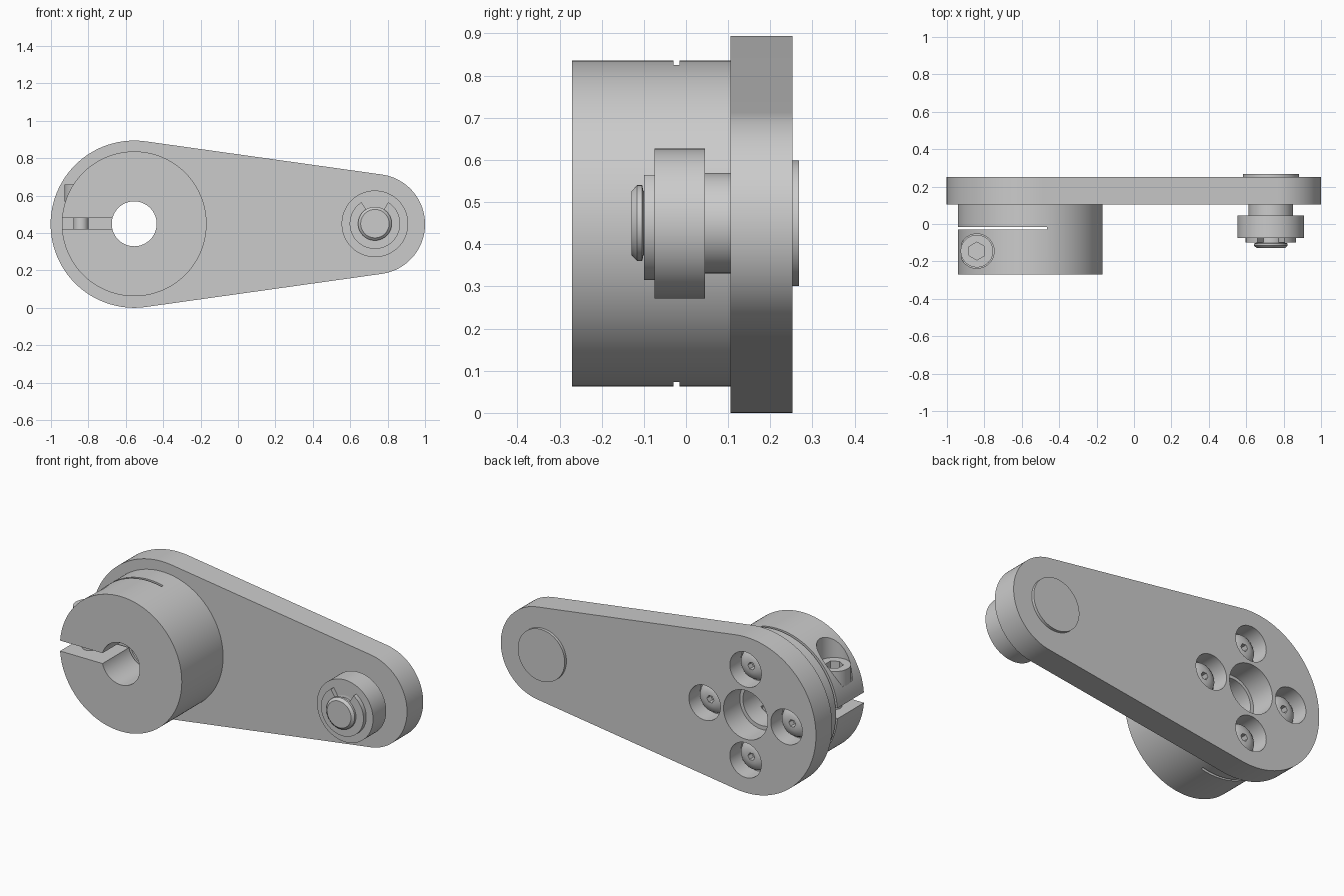
import bpy, bmesh
from math import sin, cos, pi, acos, radians
from mathutils import Matrix

if "Cube" in bpy.data.objects:
    bpy.data.objects.remove(bpy.data.objects["Cube"])

CZ, HX, PX = 0.447, -0.555, 0.732     # axis height, hub axis x, pin axis x


def finish(name, bm):
    bmesh.ops.remove_doubles(bm, verts=bm.verts, dist=1e-5)
    bmesh.ops.recalc_face_normals(bm, faces=bm.faces)
    mesh = bpy.data.meshes.new(name)
    bm.to_mesh(mesh)
    bm.free()
    ob = bpy.data.objects.new(name, mesh)
    bpy.context.collection.objects.link(ob)
    return ob


def prism(name, outline, y0, y1):
    """Extrude an (x, z) outline along y."""
    bm = bmesh.new()
    f = bm.faces.new([bm.verts.new((x, y0, z)) for x, z in outline])
    ext = bmesh.ops.extrude_face_region(bm, geom=[f])["geom"]
    bmesh.ops.translate(bm, vec=(0, y1 - y0, 0),
                        verts=[v for v in ext if isinstance(v, bmesh.types.BMVert)])
    return finish(name, bm)


def arc(cx, cz, r, a0, a1, n):
    return [(cx + r * cos(a0 + (a1 - a0) * i / n), cz + r * sin(a0 + (a1 - a0) * i / n))
            for i in range(n + 1)]


def lathe(name, profile, x, z, n=96):
    """Spin a closed-to-axis (radius, y) profile about the y direction."""
    bm = bmesh.new()
    profile = [(0, profile[0][1])] + profile + [(0, profile[-1][1])]
    rings = [[bm.verts.new((x + r * cos(2 * pi * i / n), y, z + r * sin(2 * pi * i / n)))
              for i in range(n)] if r else [bm.verts.new((x, y, z))] for r, y in profile]
    for a, b in zip(rings[1:-2], rings[2:-1]):
        for i in range(n):
            j = (i + 1) % n
            bm.faces.new((a[i], a[j], b[j], b[i]))
    for pole, ring in ((rings[0], rings[1]), (rings[-1], rings[-2])):
        bm.verts.remove(pole[0])
        bm.faces.new(ring)
    return finish(name, bm)


def cyl(name, r, y0, y1, x, z, n=96):
    return lathe(name, [(r, y0), (r, y1)], x, z, n)


def upright(name, r, z0, z1, x, y, n=64):
    bm = bmesh.new()
    bmesh.ops.create_cone(bm, cap_ends=True, segments=n, radius1=r, radius2=r, depth=z1 - z0,
                          matrix=Matrix.Translation((x, y, (z0 + z1) / 2)))
    return finish(name, bm)


def box(name, x0, x1, y0, y1, z0, z1):
    return prism(name, [(x0, z0), (x1, z0), (x1, z1), (x0, z1)], y0, y1)


def boolean(ob, cutters, op="DIFFERENCE"):
    for c in cutters:
        m = ob.modifiers.new("cut", "BOOLEAN")
        m.operation, m.solver, m.object = op, "EXACT", c
        bpy.context.view_layer.objects.active = ob
        bpy.ops.object.modifier_apply(modifier=m.name)
        bpy.data.objects.remove(c)
    return ob


# Tapered arm plate with bore and four counterbored screw holes
R, r = 0.447, 0.268
phi = acos((R - r) / (PX - HX))
plate = prism("arm_plate", arc(HX, CZ, R, phi, 2 * pi - phi, 90) + arc(PX, CZ, r, -phi, phi, 60),
              0.105, 0.252)
spots = [(HX + 0.26 * cos(k * pi / 2), CZ + 0.26 * sin(k * pi / 2)) for k in range(4)]
boolean(plate, [cyl("cutter", 0.14, 0, 0.4, HX, CZ)]
        + [cyl("cutter", 0.1, 0.15, 0.4, x, z, 64) for x, z in spots])

# Button-head screws with hex sockets
for x, z in spots:
    head = lathe("plate_screw", [(0.088, 0.14), (0.088, 0.165), (0.08, 0.18), (0.062, 0.192),
                                 (0.038, 0.2)], x, z, 48)
    boolean(head, [cyl("cutter", 0.022, 0.165, 0.3, x, z, 6)])

# Clamp hub: bore, clamping slot, relief cut and screw counterbore
SX, SY = -0.84, -0.145
hub = cyl("clamp_hub", 0.387, -0.27, 0.105, HX, 0.449, 128)
boolean(hub, [cyl("cutter", 0.12, -0.5, 0.5, HX, 0.449),
              box("cutter", -1.1, HX, -0.5, -0.02, 0.42, 0.48),
              box("cutter", -1.1, -0.465, -0.03, -0.015, -0.2, 1.2),
              upright("cutter", 0.092, 0.57, 1.2, SX, SY)])

# Clamp screw
upright("clamp_screw_shank", 0.04, 0.4, 0.575, SX, SY, 48)
screw = upright("clamp_screw_head", 0.087, 0.568, 0.66, SX, SY)
boolean(screw, [upright("cutter", 0.048, 0.61, 0.8, SX, SY, 6)])

# Pin: rear head, shoulder, groove and chamfered tip
lathe("pin", [(0.149, 0.268), (0.149, 0.24), (0.119, 0.24), (0.119, 0.04), (0.09, 0.04),
              (0.09, -0.074), (0.076, -0.076), (0.076, -0.101), (0.09, -0.104),
              (0.09, -0.116), (0.076, -0.129)], PX, 0.45)

# Roller
roller = cyl("roller", 0.178, -0.075, 0.045, PX, 0.449)
boolean(roller, [cyl("cutter", 0.0895, -0.2, 0.2, PX, 0.449)])

# Retaining clip, open at the top
a0, a1 = radians(122), radians(418)
prism("retaining_clip", arc(PX, 0.45, 0.135, a0, a1, 64) + arc(PX, 0.45, 0.077, a1, a0, 64),
      -0.1, -0.075)

# Smooth curved sides, keep crisp edges
bpy.ops.object.select_all(action="SELECT")
bpy.ops.object.shade_smooth_by_angle(angle=radians(25))
